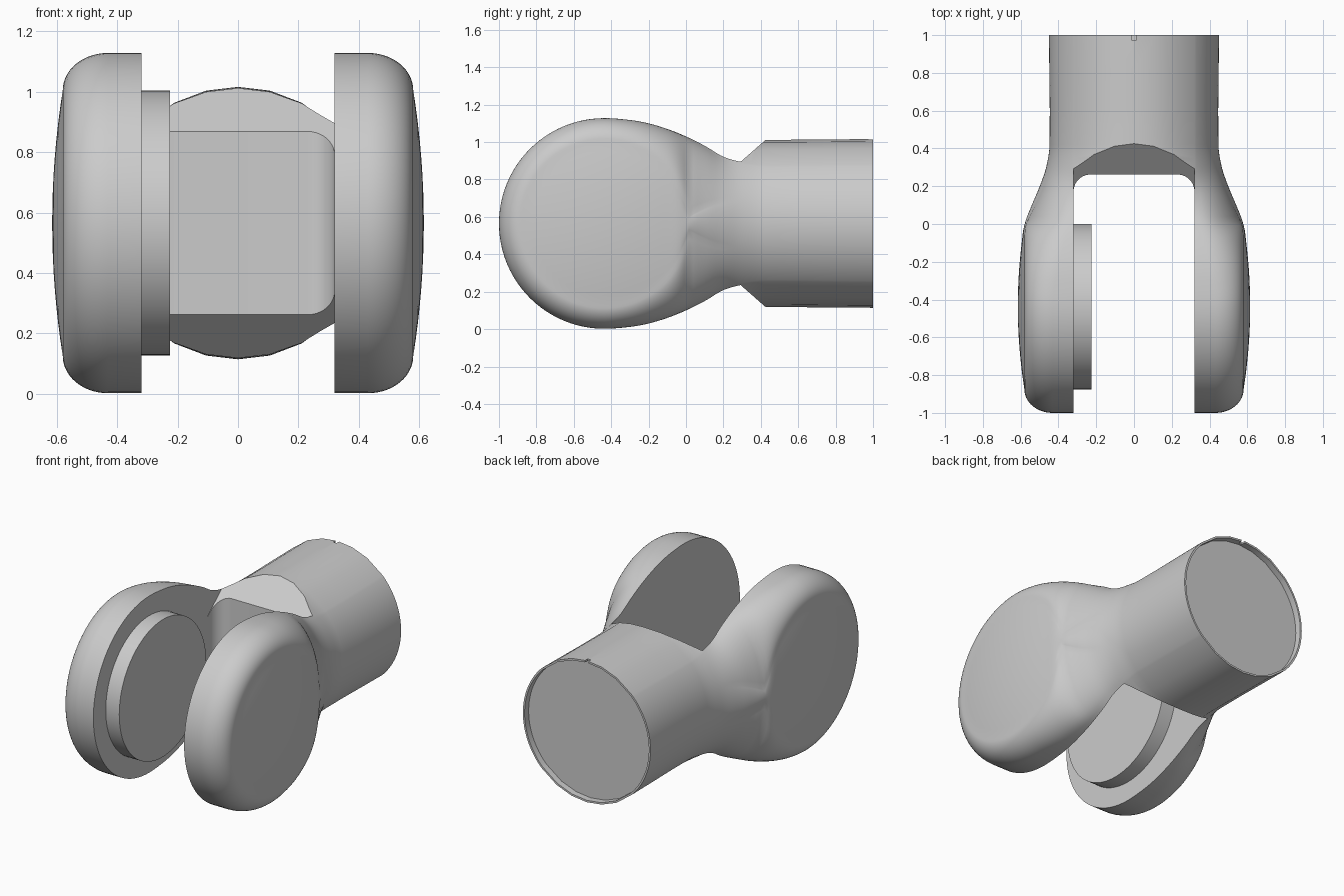
import bpy, bmesh
from math import sin, cos, pi, sqrt, acos

cube = bpy.data.objects.get("Cube")
if cube:
    bpy.data.objects.remove(cube, do_unlink=True)

ZC, YC = 0.565, -0.437      # height of the centre line, position of the pivot axis
R, CAP_R = 0.563, 0.44      # leg disc radius, domed face radius
SLOT = 0.32                 # half width of the fork slot

grey = bpy.data.materials.new("grey_metal")
grey.use_nodes = True
grey.diffuse_color = (0.6, 0.6, 0.6, 1)
grey.node_tree.nodes["Principled BSDF"].inputs["Base Color"].default_value = (0.6, 0.6, 0.6, 1)


def add_object(name, bm):
    bmesh.ops.recalc_face_normals(bm, faces=bm.faces)
    mesh = bpy.data.meshes.new(name)
    bm.to_mesh(mesh)
    bm.free()
    mesh.materials.append(grey)
    ob = bpy.data.objects.new(name, mesh)
    bpy.context.collection.objects.link(ob)
    return ob


def activate(ob):
    bpy.ops.object.select_all(action='DESELECT')
    ob.select_set(True)
    bpy.context.view_layer.objects.active = ob


def curve(points, y):
    """Smooth curve through (position, value) points."""
    n = len(points)
    y = min(max(y, points[0][0]), points[-1][0])

    def slope(i):
        if i in (0, n - 1):
            return 0
        a, b = points[i - 1], points[i + 1]
        return (b[1] - a[1]) / (b[0] - a[0])
    for i in range(n - 1):
        (y0, v0), (y1, v1) = points[i], points[i + 1]
        if y <= y1:
            h = y1 - y0
            t = (y - y0) / h
            return ((2*t**3 - 3*t*t + 1) * v0 + (t**3 - 2*t*t + t) * h * slope(i)
                    + (3*t*t - 2*t**3) * v1 + (t**3 - t*t) * h * slope(i + 1))


WIDTH = [(-0.1, .58), (0, .578), (.1, .541), (.2, .499), (.3, .465), (.42, .447), (1, .45)]
EDGE = [(YC, R), (-.3, .553), (-.2, .535), (-.1, .505), (0, .465), (.1, .415),
        (.2, .357), (.3, .329), (.42, .312), (1, .317)]
FLAT = [(YC, .43), (0, .35), (.2, .33)]
SHOULDER = [(-.1, 0), (.3, 1)]


def section(y):
    """Quarter cross-section at y: blend from domed leg to round tube."""
    w, hi, xf = curve(WIDTH, y), curve(EDGE, y), curve(FLAT, y)
    s = curve(SHOULDER, y)
    d = y - YC
    f = sqrt(max(CAP_R**2 - d * d, 0))
    leg = []
    for i in range(8):                       # domed outer face
        z = f * i / 8
        leg.append((w + .035 * max(0, 1 - (d * d + z * z) / CAP_R**2), z))
    for i in range(15):                      # rounded rim
        a = pi / 2 * i / 14
        leg.append((xf + (w - xf) * cos(a), f + (hi - f) * sin(a)))
    leg += [(SLOT * k, hi) for k in (1, .66, .33, 0)]
    top = hi / sqrt(1 - (SLOT / w)**2)
    end = acos(SLOT / w)
    tube = [(w * cos(end * i / 23), top * sin(end * i / 23)) for i in range(23)]
    tube += [(x, top * sqrt(1 - (x / w)**2)) for x in (SLOT, SLOT * .66, SLOT * .33, 0)]
    return [(a[0] + (b[0] - a[0]) * s, a[1] + (b[1] - a[1]) * s) for a, b in zip(leg, tube)]


# Fork body: one quarter, spun around the pivot at the front and lofted to the back
rows = []
for i in range(24):
    a = pi / 2 * (1 - i / 24)
    rows.append([(x, YC - r * sin(a), r * cos(a)) for x, r in section(YC)])
stations = [YC + (.42 - YC) * i / 36 for i in range(37)] + [.6, .8, 1]
rows += [[(x, y, z) for x, z in section(y)] for y in stations]

bm = bmesh.new()
grid = [[bm.verts.new(p) for p in row] for row in rows]
for r0, r1 in zip(grid, grid[1:]):
    for i in range(len(r0) - 1):
        bm.faces.new((r0[i], r0[i + 1], r1[i + 1], r1[i]))
for axis in (0, 2):
    copy = bmesh.ops.duplicate(bm, geom=bm.verts[:] + bm.edges[:] + bm.faces[:])["geom"]
    for v in copy:
        if isinstance(v, bmesh.types.BMVert):
            v.co[axis] *= -1
bmesh.ops.remove_doubles(bm, verts=bm.verts, dist=0.0003)
bmesh.ops.holes_fill(bm, edges=[e for e in bm.edges if e.is_boundary], sides=0)
bmesh.ops.recalc_face_normals(bm, faces=bm.faces)

# Recessed end of the tube
cap = [f for f in bm.faces if f.calc_center_median().y > .999]
bmesh.ops.inset_region(bm, faces=cap, thickness=0.012)
bmesh.ops.inset_region(bm, faces=cap, thickness=0.0005, depth=-0.04)
bmesh.ops.translate(bm, verts=bm.verts, vec=(0, 0, ZC))
body = add_object("fork_body", bm)


def cut(name, outline, vec):
    """Subtract an extruded outline from the body."""
    bm = bmesh.new()
    face = bm.faces.new([bm.verts.new(p) for p in outline])
    ext = bmesh.ops.extrude_face_region(bm, geom=[face])["geom"]
    bmesh.ops.translate(bm, vec=vec, verts=[v for v in ext if isinstance(v, bmesh.types.BMVert)])
    cutter = add_object(name, bm)
    cutter.hide_render = True
    activate(body)
    mod = body.modifiers.new(name, 'BOOLEAN')
    mod.operation, mod.solver, mod.object = 'DIFFERENCE', 'EXACT', cutter
    bpy.ops.object.modifier_apply(modifier=name)
    bpy.data.objects.remove(cutter, do_unlink=True)


# Slot between the legs, with rounded inner corners
rad, back = .09, .262
right = [(SLOT - rad + rad * cos(a), back - rad + rad * sin(a), -.3)
         for a in [pi / 2 * i / 10 for i in range(11)]]
outline = [(SLOT, -1.3, -.3)] + right
outline += [(-x, y, z) for x, y, z in reversed(outline)]
cut("slot_cutter", outline, (0, 0, 2))

# Sloped bevels above and below the slot's end wall
for side in (1, -1):
    tri = [(-.321, y, ZC + side * z) for y, z in ((.15, .205), (.6, .6), (.15, .6))]
    cut("bevel_cutter", tri, (.642, 0, 0))

# Small key notch in the tube rim
cut("notch_cutter", [(x, .975, ZC + z) for x, z in
    ((-.012, .432), (.012, .432), (.012, .5), (-.012, .5))], (0, .1, 0))
activate(body)
bpy.ops.object.shade_smooth_by_angle(angle=0.5)

# Round boss on the inside of the right leg
bpy.ops.mesh.primitive_cylinder_add(vertices=96, radius=.438, depth=.105,
                                    location=(-.2775, YC, ZC), rotation=(0, pi / 2, 0))
boss = bpy.context.object
boss.name = "pivot_boss"
boss.data.materials.append(grey)
bpy.ops.object.shade_smooth_by_angle(angle=0.5)
